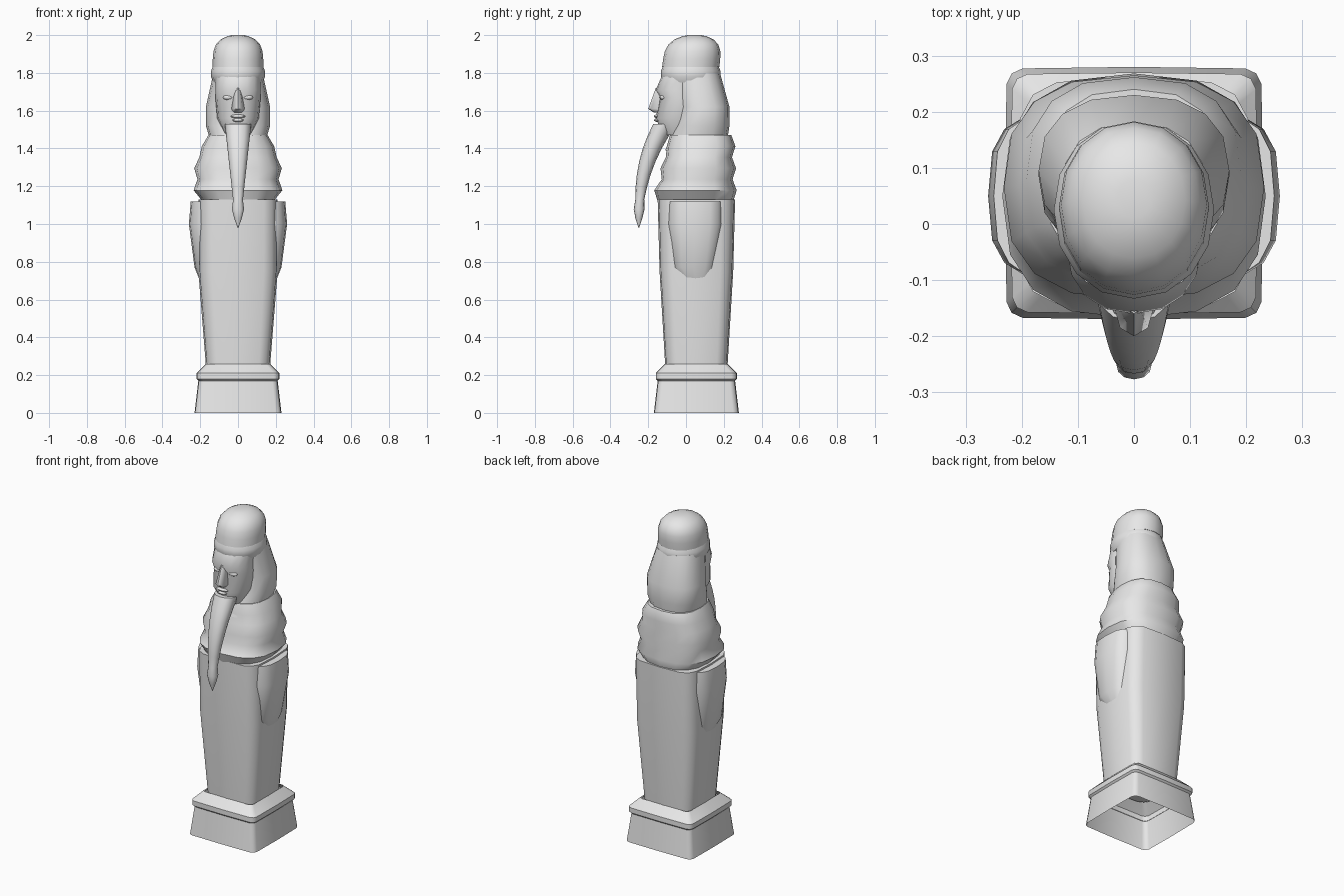
import bpy, bmesh, math

cube = bpy.data.objects.get("Cube")
if cube:
    bpy.data.objects.remove(cube, do_unlink=True)

stone_colour = (0.8, 0.8, 0.8, 1)
stone = bpy.data.materials.new("pale grey stone")
stone.use_nodes = True
stone.diffuse_color = stone_colour
stone.node_tree.nodes["Principled BSDF"].inputs["Base Color"].default_value = stone_colour


def shade(obj, sharp_angle):
    bpy.ops.object.select_all(action="DESELECT")
    obj.select_set(True)
    bpy.context.view_layer.objects.active = obj
    bpy.ops.object.shade_smooth_by_angle(angle=math.radians(sharp_angle))


def rounded(value, squareness):
    """Bend a sine or cosine so that a circle becomes a rounded square."""
    if abs(value) < 1e-6:
        return 0
    return math.copysign(abs(value) ** (2 / squareness), value)


def loft(name, rings, squareness=2, sides=16, centre_x=0, closed=True, sharp_angle=60):
    """Skin a stack of rings, each given as height, half width, front y and back y."""
    bm = bmesh.new()
    loops = []
    for height, half_width, front, back in rings:
        middle, half_depth = (back + front) / 2, (back - front) / 2
        loop = []
        for i in range(sides):
            turn = math.tau * i / sides
            x = centre_x + half_width * rounded(math.cos(turn), squareness)
            y = middle + half_depth * rounded(math.sin(turn), squareness)
            loop.append(bm.verts.new((x, y, height)))
        loops.append(loop)
    for low, high in zip(loops, loops[1:]):
        for i in range(sides):
            j = (i + 1) % sides
            bm.faces.new((low[i], low[j], high[j], high[i]))
    if closed:
        bm.faces.new(reversed(loops[0]))
        bm.faces.new(loops[-1])
    mesh = bpy.data.meshes.new(name)
    bm.to_mesh(mesh)
    bm.free()
    mesh.materials.append(stone)
    obj = bpy.data.objects.new(name, mesh)
    bpy.context.collection.objects.link(obj)
    shade(obj, sharp_angle)


def pebble(name, location, size):
    """Small squashed ball for a facial feature."""
    bpy.ops.mesh.primitive_uv_sphere_add(segments=12, ring_count=6, location=location)
    obj = bpy.context.object
    obj.name = name
    obj.scale = size
    obj.data.materials.append(stone)
    shade(obj, sharp_angle=60)


# Hollow plinth: a square that flares to the foot and to the moulded rim
foot, waist, rim_low, rim_high, neck = (0, 0.06), (0.17, 0.04), (0.18, 0.05), (0.21, 0.05), (0.26, 0)
plinth_rings = []
for height, flare in (foot, waist, rim_low, rim_high, neck):
    half = 0.17 + flare
    plinth_rings.append((height, half, 0.06 - half, 0.05 + half))
loft("plinth", plinth_rings, squareness=13, closed=False, sharp_angle=42)

# Body widening upwards, square at the foot
loft("body", [
    (0.25, 0.17, -0.11, 0.22),
    (0.75, 0.21, -0.14, 0.25),
    (1.13, 0.21, -0.15, 0.26),
], squareness=4.5)

# Folded arms swelling from both flanks
for label, side in (("left", 1), ("right", -1)):
    loft(label + "_arm", [
        (0.67, 0.07, 0, 0.12),
        (0.77, 0.11, -0.08, 0.16),
        (1, 0.14, -0.1, 0.2),
        (1.12, 0.13, -0.1, 0.2),
    ], squareness=3, centre_x=side * 0.12, sharp_angle=42)

# Shoulder collar: alternate grooves and ridges, fading towards the neck
collar_rings = []
steps = 6
for i in range(steps + 1):
    t = i / steps
    is_ridge = i % 2
    ridge = is_ridge * 0.035 * (1 - t)
    half_width = 0.187 + 0.14 * t - 0.17 * t * t + ridge
    front = -0.15 + 0.065 * t - ridge
    back = 0.25 - 0.01 * t + 0.02 * is_ridge
    collar_rings.append((1.12 + 0.35 * t, half_width, front, back))
loft("collar", collar_rings, squareness=2.6, sharp_angle=50)

# Headcloth behind the face
loft("headcloth", [
    (1.39, 0.13, -0.11, 0.21),
    (1.52, 0.17, -0.06, 0.23),
    (1.62, 0.17, -0.04, 0.23),
    (1.8, 0.13, -0.08, 0.18),
], squareness=2.4)

# Rolled cap band: a shallow bulging hoop
band_rings = []
for i in range(4):
    bulge = 0.015 * math.sin(math.pi * i / 3)
    half = 0.13 + bulge
    band_rings.append((1.75 + 0.03 * i, half, -0.12 - bulge, 0.17 + bulge))
loft("cap_band", band_rings, squareness=2.1)

# Domed cap, leaning slightly back towards its flat crown
cap_rings = []
for i in range(7):
    t = math.sin(math.pi / 2 * i / 6)
    half = 0.134 * math.sqrt(1 - 0.95 * t ** 4)
    middle = 0.025 + 0.02 * t
    cap_rings.append((1.83 + 0.17 * t, half, middle - 1.13 * half, middle + 1.13 * half))
loft("cap", cap_rings, squareness=2.1)

# Face from chin to brow, recessed at eye level
chin, mouth, eyes, brow, forehead = (
    (1.47, 0.07, -0.12), (1.56, 0.11, -0.16), (1.67, 0.12, -0.14), (1.71, 0.12, -0.16), (1.78, 0.12, -0.13))
loft("face", [section + (0.08,) for section in (chin, mouth, eyes, brow, forehead)], squareness=2.2)

# Nose wedge, lips and closed eyelids
loft("nose", [
    (1.59, 0.026, -0.17, -0.1),
    (1.61, 0.035, -0.2, -0.1),
    (1.72, 0.015, -0.16, -0.1),
], sides=8, sharp_angle=50)
pebble("upper_lip", location=(0, -0.15, 1.57), size=(0.04, 0.02, 0.01))
pebble("lower_lip", location=(0, -0.15, 1.55), size=(0.03, 0.02, 0.01))
for label, side in (("left", 1), ("right", -1)):
    pebble(label + "_eyelid", location=(side * 0.05, -0.12, 1.67), size=(0.03, 0.02, 0.015))

# Long beard curving forward from the chin, thinning to a bulbed point
beard_rings = []
bulb_end = 0.27
beard_profile = [(0, 0.002), (0.09, 0.02), (0.18, 0.032)]
for i in range(7):
    t = bulb_end + (1 - bulb_end) * i / 6
    beard_profile.append((t, 0.01 + 0.06 * t))
for t, half in beard_profile:
    middle = -0.25 + 0.14 * t ** 2.5
    beard_rings.append((0.98 + 0.55 * t, half, middle - 0.9 * half, middle + 0.9 * half))
loft("beard", beard_rings, squareness=2.2, sides=12)
